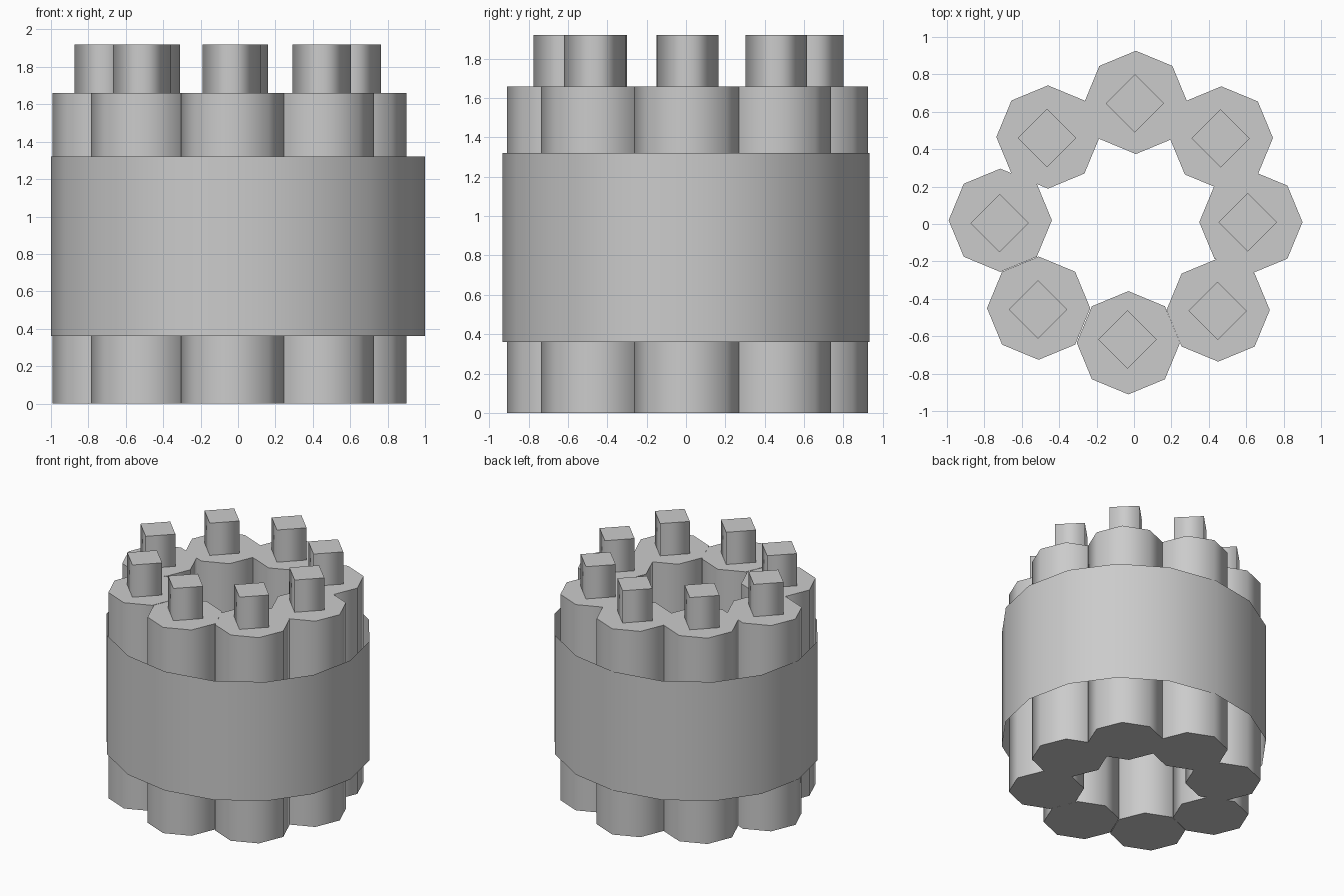
import bpy
import bmesh
import math

cube = bpy.data.objects.get("Cube")
if cube:
    bpy.data.objects.remove(cube, do_unlink=True)

# One plain grey for everything
grey = bpy.data.materials.new("light_grey")
grey.use_nodes = True
colour = (0.6, 0.6, 0.6, 1)
grey.diffuse_color = colour
grey.node_tree.nodes["Principled BSDF"].inputs["Base Color"].default_value = colour


def prism(name, sides, centre, radius, bottom, top, capped=True, squash=1.0):
    """Upright prism with smooth sides and flat caps, one corner on +x."""
    bm = bmesh.new()
    bmesh.ops.create_cone(bm, cap_ends=capped, segments=sides, radius1=radius,
                          radius2=radius, depth=top - bottom)
    # Turn the first corner onto the x axis
    turn = -math.atan2(bm.verts[:][0].co.y, bm.verts[:][0].co.x)
    c, s = math.cos(turn), math.sin(turn)
    for v in bm.verts:
        x, y = v.co.x, v.co.y
        v.co.x = c * x - s * y
        v.co.y = (s * x + c * y) * squash
    bm.normal_update()
    for f in bm.faces:
        f.smooth = abs(f.normal.z) < 0.5
    mesh = bpy.data.meshes.new(name)
    bm.to_mesh(mesh)
    bm.free()
    mesh.materials.append(grey)
    obj = bpy.data.objects.new(name, mesh)
    obj.location = (*centre, (bottom + top) / 2)
    bpy.context.collection.objects.link(obj)
    return obj


# Ring of octagonal columns: column centre, then peg centre
ring = [
    ((0.625, 0.01), (0.608, 0.01)),
    ((0.467, 0.46), (0.463, 0.458)),
    ((0.01, 0.65), (0.005, 0.645)),
    ((-0.46, 0.465), (-0.465, 0.46)),
    ((-0.715, 0.02), (-0.718, 0.005)),
    ((-0.51, -0.45), (-0.513, -0.457)),
    ((-0.03, -0.635), (-0.035, -0.618)),
    ((0.45, -0.46), (0.447, -0.464)),
]
for i, (column, peg) in enumerate(ring, 1):
    prism(f"column_{i}", 8, column, 0.276, 0, 1.66)
    prism(f"square_peg_{i}", 4, peg, 0.156, 1.66, 1.92)

# Thin open band around the columns
prism("outer_band", 16, (0, 0), 1.0, 0.36, 1.32, capped=False, squash=0.932)
